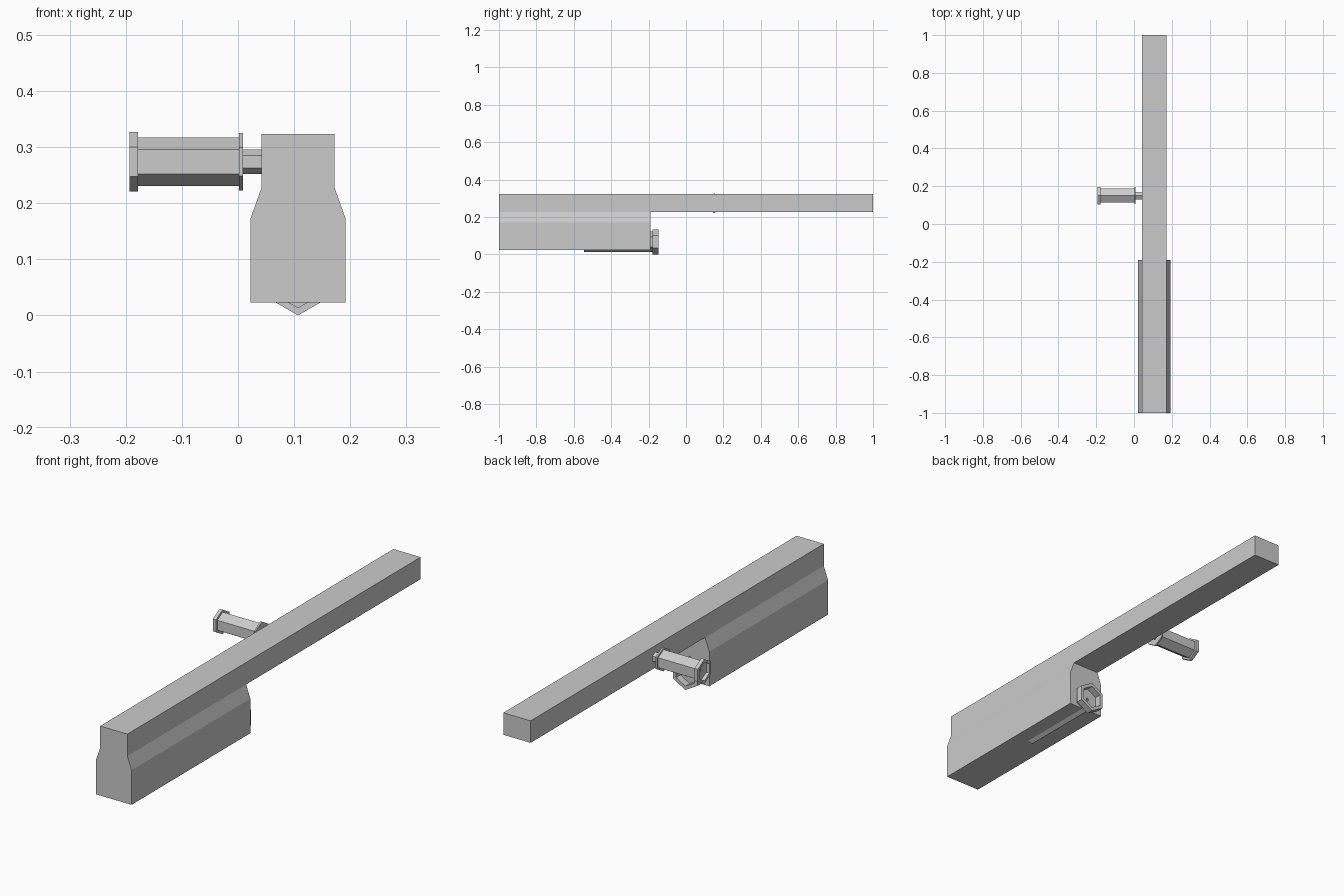
import bpy, bmesh, math

if "Cube" in bpy.data.objects:
    bpy.data.objects.remove(bpy.data.objects["Cube"], do_unlink=True)

# Single plain grey material
COLOUR = (0.6, 0.6, 0.6, 1)
grey = bpy.data.materials.new("plain grey")
grey.use_nodes = True
grey.diffuse_color = COLOUR
grey.node_tree.nodes["Principled BSDF"].inputs["Base Color"].default_value = COLOUR

CENTRE_X = 0.107


def finish(name, bm):
    bmesh.ops.remove_doubles(bm, verts=bm.verts, dist=1e-5)
    bmesh.ops.recalc_face_normals(bm, faces=bm.faces)
    mesh = bpy.data.meshes.new(name)
    bm.to_mesh(mesh)
    bm.free()
    mesh.materials.append(grey)
    obj = bpy.data.objects.new(name, mesh)
    bpy.context.collection.objects.link(obj)
    return obj


def extrude_profile(name, half, y0, y1):
    """Mirror a half outline (half width, z) and extrude it along y."""
    outline = [(CENTRE_X + w, z) for w, z in half]
    outline += [(CENTRE_X - w, z) for w, z in reversed(half)]
    bm = bmesh.new()
    face = bm.faces.new([bm.verts.new((x, y0, z)) for x, z in outline])
    moved = bmesh.ops.extrude_face_region(bm, geom=[face])["geom"]
    verts = [v for v in moved if isinstance(v, bmesh.types.BMVert)]
    bmesh.ops.translate(bm, verts=verts, vec=(0, y1 - y0, 0))
    # The extrusion keeps the first cap, so both ends are closed
    return finish(name, bm)


def hex_turning(name, profile, place):
    """Six-sided turning of (distance along axis, radius) points."""
    bm = bmesh.new()
    rings = []
    for t, r in profile:
        angles = [math.tau * i / 6 for i in range(6)]
        rings.append([bm.verts.new(place(t, r * math.sin(a), r * math.cos(a)))
                      for a in angles])
    for a, b in zip(rings, rings[1:]):
        for i in range(6):
            j = (i + 1) % 6
            bm.faces.new((a[i], a[j], b[j], b[i]))
    bm.faces.new(rings[0])
    bm.faces.new(rings[-1])
    return finish(name, bm)


# Long top bar and the tapered housing below its front part
extrude_profile("top_bar", [(0.065, 0.228), (0.065, 0.323)], -1, 1)
extrude_profile("lower_housing",
                [(0.085, 0.023), (0.085, 0.172), (0.065, 0.228)], -1, -0.19)

# Recessed end rim with a small centre hole, shared by handle and tube
rim = [(0.03, 0.006), (0.015, 0.006), (0.015, 0.04), (0, 0.04),
       (0, 0.053), (0.015, 0.053), (0.015, 0.043)]

# Side handle with inner collar and stem
handle = rim + [(0.195, 0.043), (0.195, 0.0515), (0.202, 0.0515),
                (0.202, 0.022), (0.236, 0.022)]
hex_turning("side_handle", handle,
            lambda t, u, v: (t - 0.193, 0.15 + u, 0.274 + v))

# Larger tube set into the housing
hex_turning("housing_tube", rim + [(0.199, 0.043)],
            lambda t, u, v: (CENTRE_X + 1.27 * u, -0.148 - 2 * t,
                             0.0675 + 1.27 * v))
